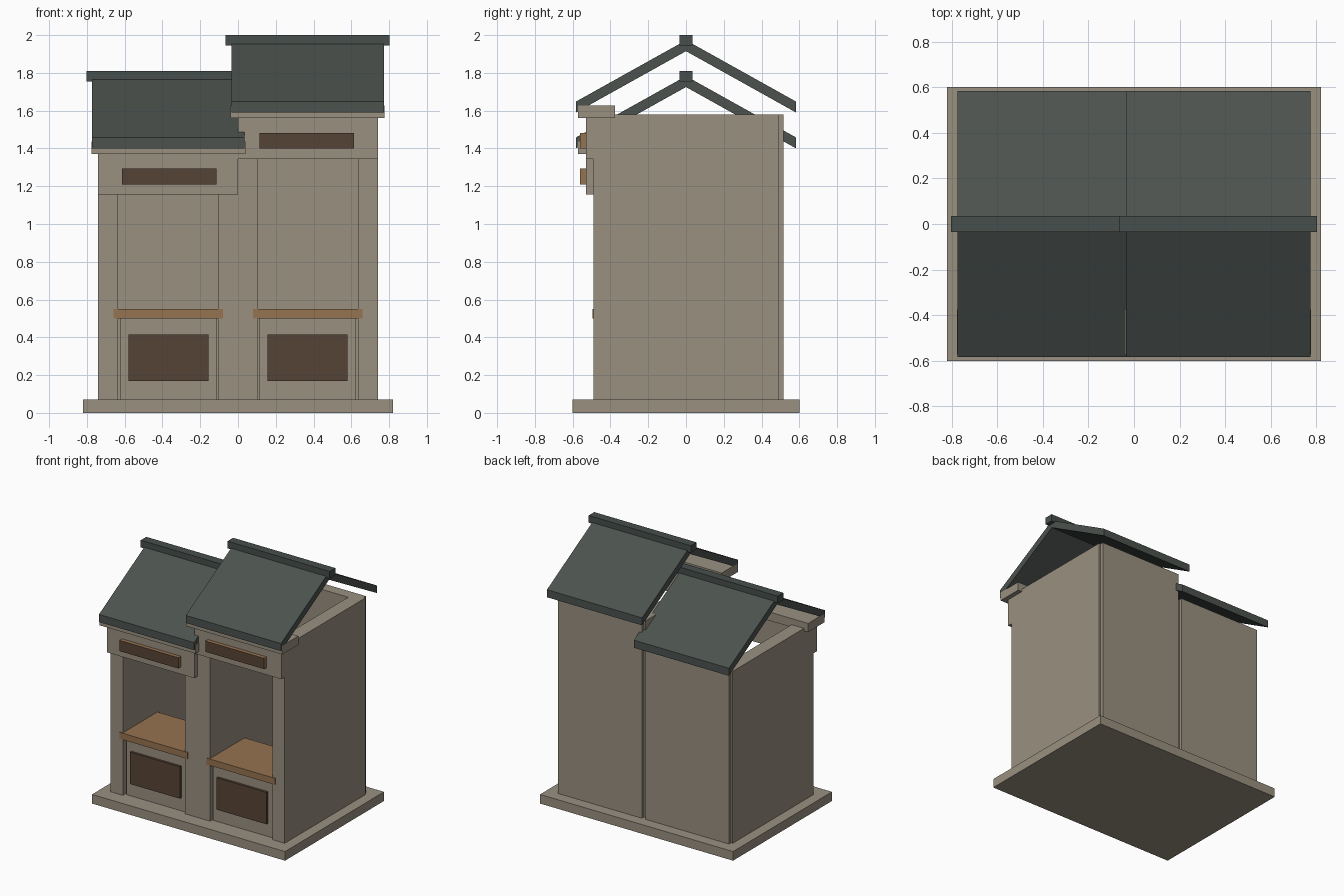
import bpy, bmesh

if "Cube" in bpy.data.objects:
    bpy.data.objects.remove(bpy.data.objects["Cube"])

def lin(c):
    c /= 255
    return c / 12.92 if c <= 0.04045 else ((c + 0.055) / 1.055) ** 2.4

def material(name, r, g, b):
    m = bpy.data.materials.new(name)
    m.diffuse_color = (lin(r), lin(g), lin(b), 1)
    m.use_nodes = True
    m.node_tree.nodes["Principled BSDF"].inputs["Base Color"].default_value = m.diffuse_color
    return m

STONE = material("warm_stone", 153, 144, 128)
ROOF = material("slate_roof", 76, 82, 78)
RIDGE = material("dark_slate", 70, 78, 76)
WOOD = material("tan_wood", 150, 115, 80)
BROWN = material("dark_brown", 86, 67, 54)

def finish(name, bm, mats):
    bmesh.ops.recalc_face_normals(bm, faces=bm.faces)
    me = bpy.data.meshes.new(name)
    bm.to_mesh(me)
    bm.free()
    for m in mats:
        me.materials.append(m)
    ob = bpy.data.objects.new(name, me)
    bpy.context.collection.objects.link(ob)
    return ob

def box(name, x, y, z, *mats):
    bm = bmesh.new()
    bmesh.ops.create_cube(bm, size=1)
    for v in bm.verts:
        v.co = [r[0] if c < 0 else r[1] for c, r in zip(v.co, (x, y, z))]
    return finish(name, bm, mats)

def gable(name, x, eave, peak, thick, half):
    # chevron profile in y/z, extruded along x
    pts = [(-half, eave), (0, peak), (half, eave),
           (half, eave + thick), (0, peak + thick), (-half, eave + thick)]
    bm = bmesh.new()
    a = [bm.verts.new((x[0], *p)) for p in pts]
    b = [bm.verts.new((x[1], *p)) for p in pts]
    for i in range(6):
        j = (i + 1) % 6
        bm.faces.new((a[i], a[j], b[j], b[i]))
    for r in (a, b):
        bm.faces.new((r[0], r[1], r[4], r[5]))
        bm.faces.new((r[1], r[2], r[3], r[4]))
    return finish(name, bm, [ROOF])

box("base_slab", (-.82, .82), (-.6, .6), (0, .07), STONE)

# Two mirrored stalls; the left one is lower by dz
for side, s, dz in (("left", -1, -.19), ("right", 1, 0)):
    def part(name, x, y, z, *mats):
        return box(f"{side}_{name}", sorted((s * x[0], s * x[1])), y, z, *mats)

    def up(a, b):
        return (a + dz, b + dz)

    # walls
    part("outer_wall", (.635, .74), (-.49, .49), (.07, 1.58 + dz), STONE)
    part("inner_wall", (0, .105), (-.49, .49), (.07, 1.58 + dz), STONE)
    part("back_wall", (.015, .725), (.43, .515), (.07, 1.58 + dz), STONE)
    # counter and its front panel
    part("counter_front", (.115, .622), (-.465, -.41), (.07, .5), STONE)
    part("counter_plate", (.155, .58), (-.483, -.465), (.17, .415), BROWN)
    part("counter_top", (.08, .66), (-.496, -.07), (.5, .55), WOOD)
    # lintel, cornice and sign board
    part("lintel", (0, .74), (-.53, -.41), up(1.345, 1.56), STONE)
    part("cornice", (-.04, .775), (-.572, -.375), up(1.56, 1.627), STONE)
    sign = part("sign_board", (.115, .615), (-.56, -.53), up(1.4, 1.483), WOOD, BROWN)
    for f in sign.data.polygons:
        f.material_index = 1 if f.normal.y < -.5 else 0
    # roof and ridge cap
    gable(f"{side}_roof", sorted((-.035 * s, .773 * s)), 1.59 + dz, 1.915 + dz, .058, .583)
    part("ridge_cap", (-.065, .803), (-.034, .034), up(1.945, 2.0), RIDGE)
